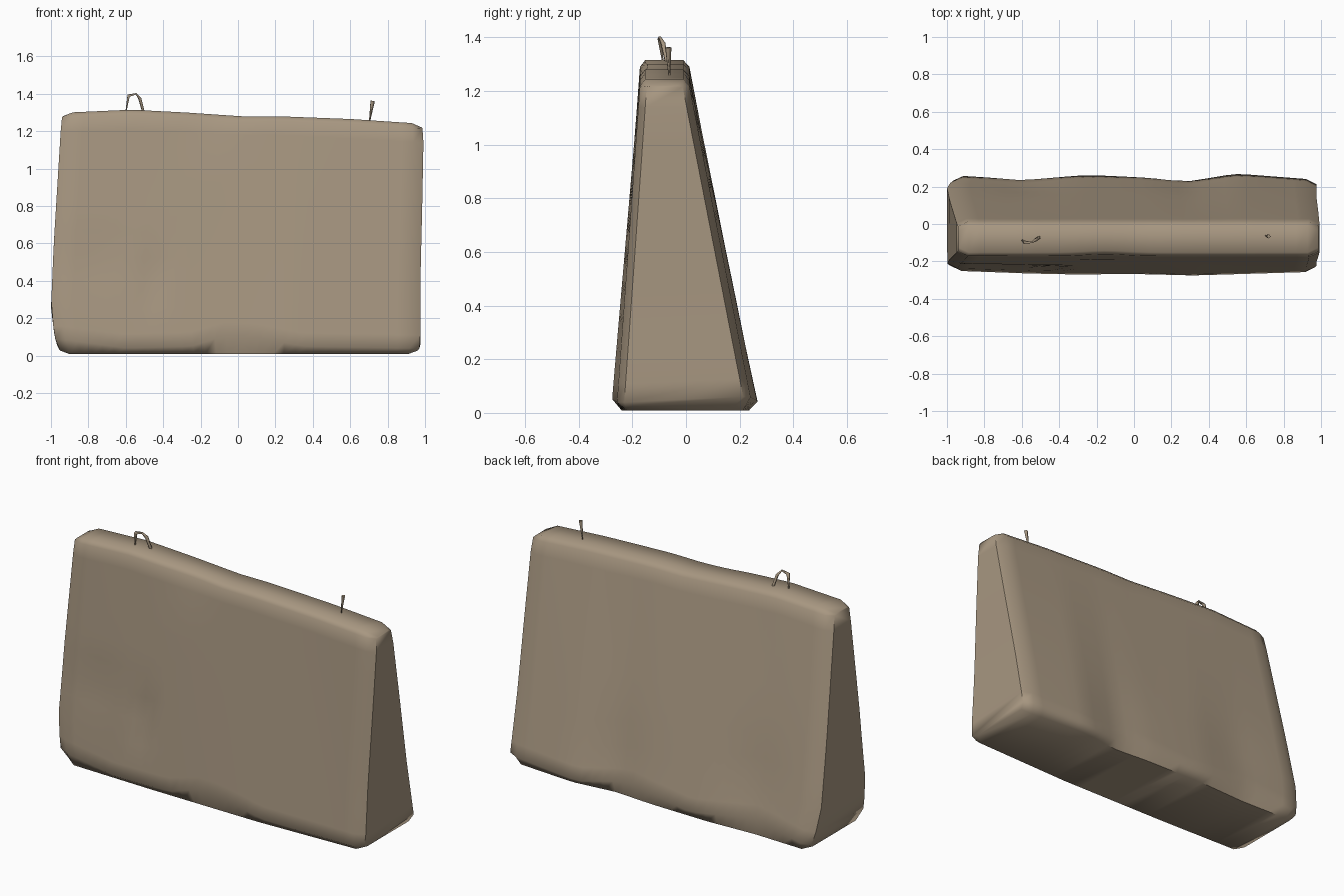
import bpy
import bmesh
from math import exp

cube = bpy.data.objects.get("Cube")
if cube:
    bpy.data.objects.remove(cube)

concrete = bpy.data.materials.new("weathered_concrete")
concrete.use_nodes = True
colour = (0.39, 0.31, 0.22, 1)
concrete.diffuse_color = colour
shader = concrete.node_tree.nodes["Principled BSDF"]
shader.inputs["Base Color"].default_value = colour
shader.inputs["Roughness"].default_value = 0.9


def curve_at(points, t):
    """Straight-line interpolation through (position, value) pairs."""
    if t <= points[0][0]:
        return points[0][1]
    for (a, va), (b, vb) in zip(points, points[1:]):
        if t <= b:
            return va + (vb - va) * (t - a) / (b - a)
    return points[-1][1]


def bump(x, z, cx, cz, rx, rz):
    return exp(-((x - cx) / rx) ** 2 - ((z - cz) / rz) ** 2)


# Outline of the worn slab: heights, ends and bottom edges
TOP = [(-0.94, 1.3), (-0.6, 1.315), (-0.3, 1.3), (0, 1.28), (0.2, 1.28), (0.6, 1.265), (0.98, 1.24)]
LEFT_END = [(0, -0.95), (0.1, -0.98), (0.25, -1), (0.6, -0.985), (1.25, -0.945), (1.31, -0.935)]
RIGHT_END = [(0, 0.96), (0.06, 0.975), (0.4, 0.975), (0.8, 0.985), (1.17, 0.992), (1.25, 0.982)]
FRONT_FOOT = [(-1, -0.255), (-0.4, -0.272), (0.3, -0.28), (0.98, -0.258)]
BACK_FOOT = [(-0.9, 0.268), (-0.6, 0.26), (-0.3, 0.272), (0.1, 0.265), (0.3, 0.252), (0.56, 0.278), (0.95, 0.25)]
FRONT_CHIP = [(-0.95, 0.09), (-0.6, 0.04), (-0.25, 0.05), (-0.05, 0.11), (0.1, 0.1), (0.35, 0.05), (0.9, 0.04)]
BACK_CHIP = [(-0.95, 0.05), (-0.6, 0.11), (-0.2, 0.05), (0.2, 0.1), (0.5, 0.04), (0.95, 0.06)]
RIMS = {0: 0.035, 1: 0.01}
LEVELS = [0, 0.45, 1, 2, 3, 4, 5, 6, 7, 8, 9, 9.6, 10]
LAST = len(LEVELS) - 1


def slab_point(u, row, front):
    level = LEVELS[row] / 10
    rough_x = -0.97 + 1.95 * u
    height = curve_at(TOP, rough_x)
    chip = curve_at(FRONT_CHIP if front else BACK_CHIP, rough_x)
    # Bottom and top rows form the broken bevels
    if row == 0:
        z = 0.008
    elif row == 1:
        z = chip
    elif row == LAST:
        z = height
    else:
        z = chip + (height - 0.025 - chip) * (level - 0.045) / 0.915
    x0, x1 = curve_at(LEFT_END, z), curve_at(RIGHT_END, z)
    x = x0 + (x1 - x0) * u
    foot = curve_at(FRONT_FOOT if front else BACK_FOOT, x)
    head = -0.17 if front else 0.008
    y = foot + (head - foot) * z / height
    inward = 1 if front else -1
    y += inward * {0: 0.04, LAST: 0.018}.get(row, 0)
    # Rounded vertical corners
    edge = min(u, 1 - u)
    y += inward * max(0, 0.028 - edge) * 0.9
    if edge == 0 and row in (0, LAST):
        z += 0.02 if row == 0 else -0.02
    # Gouge and shallow swelling on the front, soft hollows behind
    if front:
        y += 0.025 * bump(x, z, -0.45, 0.43, 0.06, 0.09)
        y += 0.012 * bump(x, z, -0.75, 0.5, 0.2, 0.1)
        y += 0.01 * bump(x, z, -0.15, 1.28, 0.15, 0.12)
    else:
        y -= 0.012 * bump(x, z, -0.55, 0.3, 0.2, 0.2)
        y -= 0.01 * bump(x, z, 0.3, 0.2, 0.2, 0.2)
    return x, y, z


# Tapered barrier slab
bm = bmesh.new()
stations = [0, 0.028] + [0.06 + 0.88 * i / 28 for i in range(29)] + [0.972, 1]
rings = []
for u in stations:
    front = [bm.verts.new(slab_point(u, r, True)) for r in range(LAST + 1)]
    back = [bm.verts.new(slab_point(u, r, False)) for r in range(LAST + 1)]
    rings.append(front + back[::-1])
count = len(rings[0])
for a, b in zip(rings, rings[1:]):
    for i in range(count):
        j = (i + 1) % count
        bm.faces.new((a[i], b[i], b[j], a[j]))
for ring in (rings[0], rings[-1]):
    for i in range(LAST):
        bm.faces.new((ring[i], ring[i + 1], ring[count - 2 - i], ring[count - 1 - i]))
bmesh.ops.recalc_face_normals(bm, faces=bm.faces)
mesh = bpy.data.meshes.new("barrier_slab")
bm.to_mesh(mesh)
bm.free()
mesh.materials.append(concrete)
slab = bpy.data.objects.new("barrier_slab", mesh)
bpy.context.collection.objects.link(slab)
bpy.context.view_layer.objects.active = slab
slab.select_set(True)
bpy.ops.object.shade_smooth_by_angle(angle=1.1)


# Exposed reinforcing bars on the top
def bar(name, points):
    data = bpy.data.curves.new(name, "CURVE")
    data.dimensions = "3D"
    data.bevel_depth = 0.01
    data.bevel_resolution = 0
    data.use_fill_caps = True
    spline = data.splines.new("POLY")
    spline.points.add(len(points) - 1)
    for p, (x, y, z, radius) in zip(spline.points, points):
        p.co = (x, y, z, 1)
        p.radius = radius
    data.materials.append(concrete)
    obj = bpy.data.objects.new(name, data)
    bpy.context.collection.objects.link(obj)


bar("bent_bar", [(-0.6, -0.085, 1.3, 0.3), (-0.585, -0.098, 1.39, 1),
                 (-0.545, -0.098, 1.4, 0.5), (-0.525, -0.085, 1.375, 1), (-0.505, -0.07, 1.3, 0.8)])
bar("straight_bar", [(0.703, -0.062, 1.25, 0.3), (0.72, -0.066, 1.362, 1.2)])
